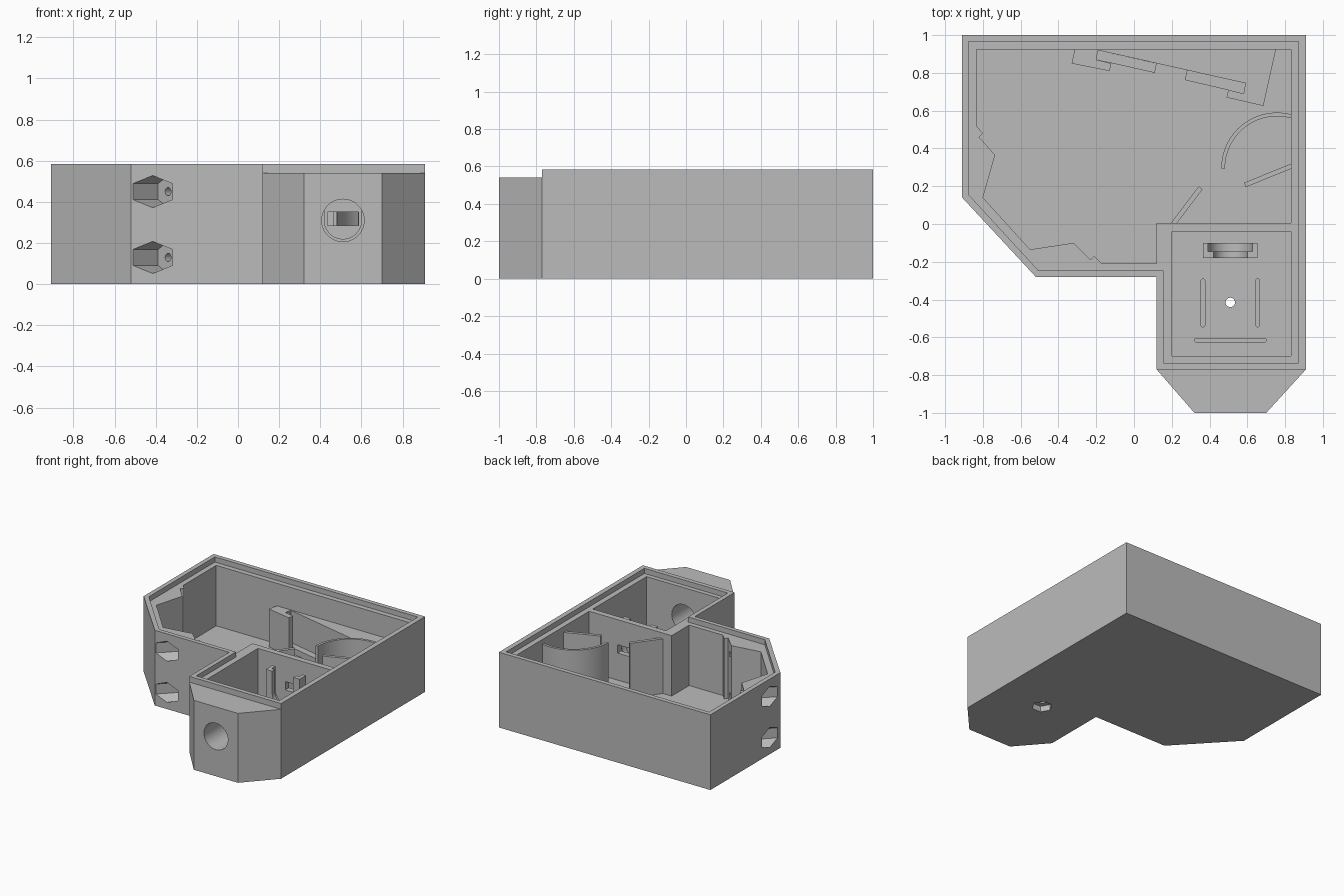
import bpy, bmesh
from math import sin, cos, pi, radians
from mathutils import Vector, Matrix

cube = bpy.data.objects.get("Cube")
if cube:
    bpy.data.objects.remove(cube, do_unlink=True)

grey = bpy.data.materials.new("plain_grey")
grey.use_nodes = True
grey.diffuse_color = (0.5, 0.5, 0.5, 1)
grey.node_tree.nodes["Principled BSDF"].inputs["Base Color"].default_value = (0.5, 0.5, 0.5, 1)

FLOOR, LEDGE, TOP, OVER = 0.075, 0.545, 0.585, 0.8
parts = []


def prism(name, outline, z0, z1, matrix=Matrix()):
    """Extrude a flat outline along its local z axis."""
    bm = bmesh.new()
    base = bm.faces.new([bm.verts.new((x, y, z0)) for x, y in outline])
    top = bmesh.ops.extrude_face_region(bm, geom=[base])["geom"]
    verts = [g for g in top if isinstance(g, bmesh.types.BMVert)]
    bmesh.ops.translate(bm, verts=verts, vec=(0, 0, z1 - z0))
    bmesh.ops.recalc_face_normals(bm, faces=bm.faces)
    bm.transform(matrix)
    mesh = bpy.data.meshes.new(name)
    bm.to_mesh(mesh)
    bm.free()
    mesh.materials.append(grey)
    obj = bpy.data.objects.new(name, mesh)
    bpy.context.collection.objects.link(obj)
    return obj


def part(*args):
    obj = prism(*args)
    parts.append(obj)
    return obj


def combine(obj, other, operation="DIFFERENCE"):
    """Bake a boolean and discard the second object."""
    mod = obj.modifiers.new("cut", "BOOLEAN")
    mod.operation, mod.solver, mod.object = operation, "EXACT", other
    bpy.context.view_layer.update()
    result = bpy.data.meshes.new_from_object(
        obj.evaluated_get(bpy.context.evaluated_depsgraph_get()))
    obj.modifiers.clear()
    obj.data = result
    bpy.data.objects.remove(other, do_unlink=True)


def arc(cx, cy, r, a0, a1, n):
    return [(cx + r * cos(radians(a0 + (a1 - a0) * i / n)),
             cy + r * sin(radians(a0 + (a1 - a0) * i / n))) for i in range(n + 1)]


def ring(r, n, start=0):
    return arc(0, 0, r, start, start + 360, n)[:-1]


def rect(x0, x1, y0, y1):
    return [(x0, y0), (x1, y0), (x1, y1), (x0, y1)]


def strip(a, b, width):
    """Straight strip outline between two points."""
    a, b = Vector(a), Vector(b)
    side = (b - a).normalized().orthogonal() * width / 2
    return [tuple(p) for p in (a + side, b + side, b - side, a - side)]


def aim(origin, direction):
    quat = Vector(direction).to_track_quat("Z", "Y")
    return Matrix.Translation(origin) @ quat.to_matrix().to_4x4()


# Case body with its lower tapered nose
body = part("case_body", [(-.91, 1), (-.91, .14), (-.52, -.28), (.12, -.28),
                          (.12, -.77), (.91, -.77), (.91, 1)], 0, TOP)
combine(body, prism("nose", [(.12, -.77), (.32, -1), (.7, -1), (.91, -.77),
                             (.87, -.74), (.16, -.74)], 0, .54), "UNION")

# Lid rebate around the rim
combine(body, prism("rebate", [(-.875, .965), (-.875, .155), (-.505, -.247), (.155, -.247),
                               (.155, -.735), (.872, -.735), (.872, .965)], LEDGE, OVER))

# Main compartment, with angled screw bosses in the chamfered corner
combine(body, prism("main_room", [
    (-.835, .925), (-.835, .52), (-.80, .48), (-.82, .46), (-.735, .365), (-.80, .14),
    (-.55, -.135), (-.32, -.10), (-.23, -.19), (-.21, -.17), (-.17, -.21), (.12, -.21),
    (.12, .005), (.83, .005), (.83, .925)], FLOOR, OVER))

# Lens compartment
combine(body, prism("lens_room", rect(.2, .83, -.7, -.04), FLOOR, OVER))

# Nose bore and the window to the main compartment
combine(body, prism("nose_bore", ring(.103, 48), -.2, .4, aim((.51, -1, .31), (0, 1, 0))))
combine(body, prism("window", rect(.435, .585, -.08, .04), .285, .35))

# Diagonal hexagonal sockets and screw bores
for entry in ((-.415, -.28), (-.91, .27)):
    for z in (.13, .45):
        frame = aim((*entry, z), (1, 1, 0))
        combine(body, prism("hex_socket", ring(.078, 6, 90), -.25, .106, frame))
        combine(body, prism("screw_bore", ring(.02, 16), .08, .26, frame))

# Mounting hole with a hexagonal recess underneath
under = Matrix.Translation((.51, -.415, 0))
combine(body, prism("mount_hole", ring(.025, 24), -.1, .2, under))
combine(body, prism("nut_recess", ring(.075, 6), -.1, .045, under))

# Round-ended grooves in the lens compartment floor
R = .01
for x in (.365, .655):
    outline = arc(x, -.30, R, 0, 180, 6) + arc(x, -.535, R, 180, 360, 6)
    combine(body, prism("groove", outline, .05, .2))
outline = arc(.33, -.615, R, 90, 270, 6) + arc(.69, -.615, R, -90, 90, 6)
combine(body, prism("groove", outline, .05, .2))

# Lens cradle: open-topped stepped seat
cradle = part("lens_cradle", rect(.365, .655, -.18, -.10), FLOOR - .01, .48)
for r, y0, y1 in ((.118, -.145, -.05), (.09, -.25, -.14)):
    seat = arc(0, 0, r, 180, 360, 32) + [(r, .4), (-r, .4)]
    combine(cradle, prism("seat", seat, 0, y1 - y0, aim((.51, y0, .31), (0, 1, 0))))

# Angled card holder against the back wall
part("card_holder", [(-.31, .94), (-.33, .85), (-.13, .81), (-.12, .85), (-.2, .87),
                     (-.19, .92), (.59, .745), (.58, .69), (.5, .71), (.49, .67),
                     (.685, .625), (.755, .94)], FLOOR - .01, .37)
part("holder_sill_right", [(-.2, .87), (-.19, .92), (.12, .85), (.11, .80)], FLOOR - .01, .12)
part("holder_sill_left", [(.27, .762), (.28, .815), (.59, .745), (.58, .69)], FLOOR - .01, .12)

# Curved and straight light baffles
part("curved_baffle", arc(.757, .295, .295, 74, 180, 40) + arc(.757, .295, .275, 180, 74, 40),
     FLOOR - .01, .51)
part("side_baffle", strip((.587, .207), (.85, .313), .025), FLOOR - .01, .5)
part("wall_baffle", strip((.20, -.01), (.353, .192), .026), FLOOR - .01, .5)

# Smooth the round surfaces, keep the edges crisp
bpy.ops.object.select_all(action="DESELECT")
for obj in parts:
    obj.select_set(True)
bpy.context.view_layer.objects.active = body
bpy.ops.object.shade_smooth_by_angle(angle=radians(30))
